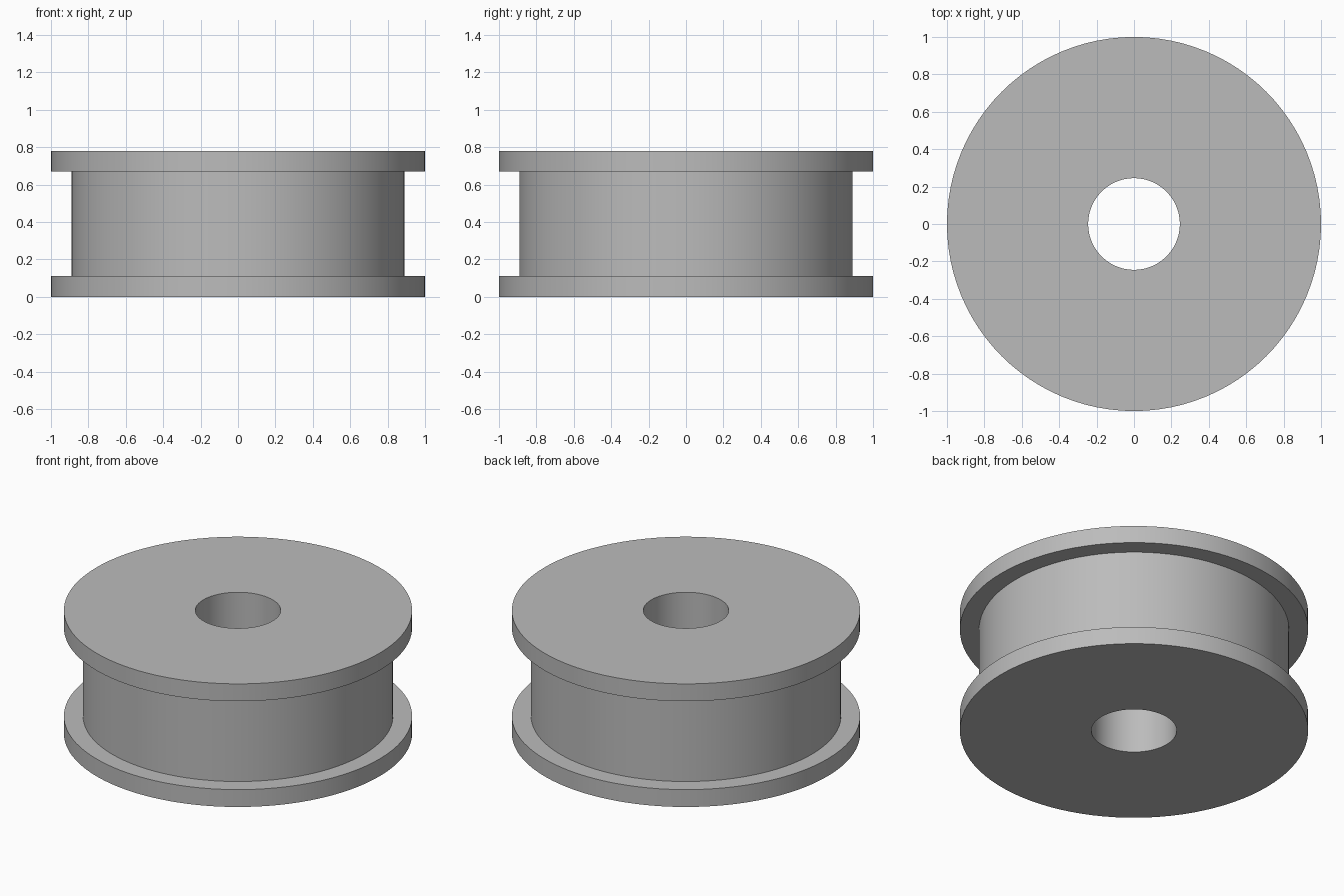
import bpy
import bmesh
from math import tau, radians
from mathutils import Matrix

SEGMENTS = 96
OUTER, DRUM, BORE = 1.0, 0.89, 0.245
HEIGHT, RIM = 0.78, 0.11

if "Cube" in bpy.data.objects:
    bpy.data.objects.remove(bpy.data.objects["Cube"], do_unlink=True)

# Plain grey for the whole spool
grey = bpy.data.materials.new("plain_grey")
grey.use_nodes = True
colour = (0.5, 0.5, 0.5, 1)
grey.diffuse_color = colour
grey.node_tree.nodes["Principled BSDF"].inputs["Base Color"].default_value = colour

# Closed half section: bore, lower rim, recessed drum, upper rim
section = [
    (BORE, 0), (OUTER, 0), (OUTER, RIM), (DRUM, RIM),
    (DRUM, HEIGHT - RIM), (OUTER, HEIGHT - RIM), (OUTER, HEIGHT), (BORE, HEIGHT),
]

# Revolve the section around the vertical axis
bm = bmesh.new()
rings = []
for i in range(SEGMENTS):
    turn = Matrix.Rotation(tau * i / SEGMENTS, 3, "Z")
    rings.append([bm.verts.new(turn @ bm_point) for bm_point in
                  (Matrix.Translation((r, 0, z)).to_translation() for r, z in section)])
for i, ring in enumerate(rings):
    following = rings[(i + 1) % SEGMENTS]
    for j in range(len(section)):
        k = (j + 1) % len(section)
        bm.faces.new((ring[j], following[j], following[k], ring[k]))
bmesh.ops.recalc_face_normals(bm, faces=bm.faces)

mesh = bpy.data.meshes.new("flanged_spool")
bm.to_mesh(mesh)
bm.free()
mesh.materials.append(grey)
spool = bpy.data.objects.new("flanged_spool", mesh)
bpy.context.collection.objects.link(spool)

# Smooth round walls with crisp rims
bpy.ops.object.select_all(action="DESELECT")
spool.select_set(True)
bpy.context.view_layer.objects.active = spool
bpy.ops.object.shade_smooth_by_angle(angle=radians(30))
